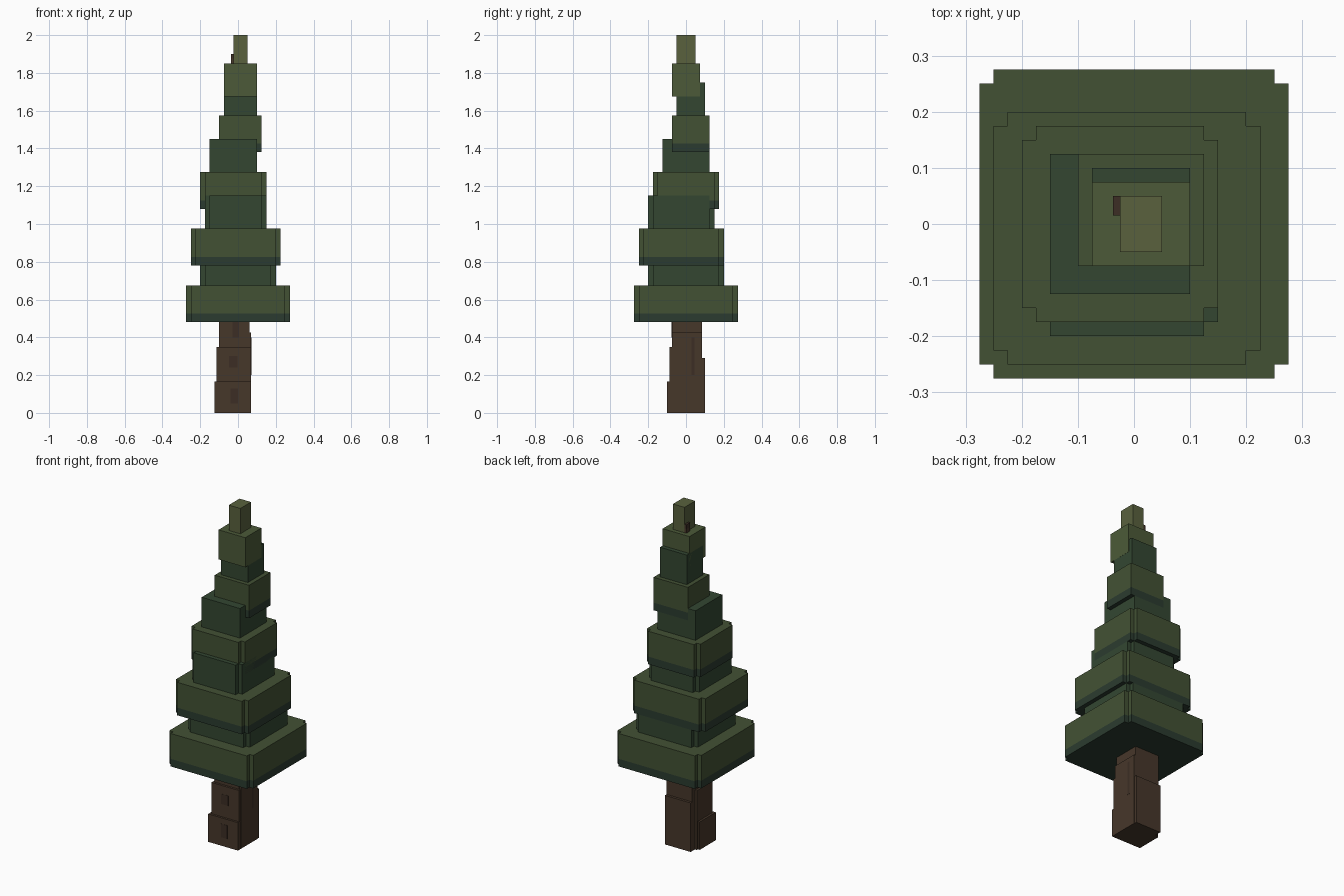
import bpy, bmesh

if "Cube" in bpy.data.objects:
    bpy.data.objects.remove(bpy.data.objects["Cube"])


def material(name, rgb):
    m = bpy.data.materials.new(name)
    m.diffuse_color = (*rgb, 1)
    m.use_nodes = True
    m.node_tree.nodes["Principled BSDF"].inputs["Base Color"].default_value = m.diffuse_color
    return m


LEAF = material("leaf", (0.055, 0.083, 0.034))
DARK = material("dark_leaf", (0.033, 0.062, 0.031))
SHADE = material("shaded_leaf", (0.024, 0.044, 0.029))
LIGHT = material("light_leaf", (0.072, 0.102, 0.04))
TIP = material("tip_leaf", (0.1, 0.12, 0.048))
BARK = material("bark", (0.062, 0.038, 0.023))
GROOVE = material("dark_bark", (0.045, 0.027, 0.018))


def block(name, x0, x1, y0, y1, levels, mats, notch=0.0):
    """Box with optional notched corners and one material per height band."""
    n = notch
    if n:
        outline = [(x0 + n, y0), (x1 - n, y0), (x1 - n, y0 + n), (x1, y0 + n),
                   (x1, y1 - n), (x1 - n, y1 - n), (x1 - n, y1), (x0 + n, y1),
                   (x0 + n, y1 - n), (x0, y1 - n), (x0, y0 + n), (x0 + n, y0 + n)]
    else:
        outline = [(x0, y0), (x1, y0), (x1, y1), (x0, y1)]
    bm = bmesh.new()
    rings = [[bm.verts.new((x, y, z)) for x, y in outline] for z in levels]
    bm.faces.new(rings[0][::-1]).material_index = 0
    bm.faces.new(rings[-1]).material_index = len(mats) - 1
    count = len(outline)
    for band, (low, high) in enumerate(zip(rings, rings[1:])):
        for i in range(count):
            j = (i + 1) % count
            f = bm.faces.new((low[i], low[j], high[j], high[i]))
            f.material_index = band
    mesh = bpy.data.meshes.new(name)
    bm.to_mesh(mesh)
    bm.free()
    for m in mats:
        mesh.materials.append(m)
    obj = bpy.data.objects.new(name, mesh)
    bpy.context.collection.objects.link(obj)
    return obj


# Foliage: wide tiers have a shaded lower band, dark tiers sit between them
two = [SHADE, LEAF]
tiers = [
    (-0.275, 0.275, -0.275, 0.275, (0.48, 0.525, 0.675), two, 0.025),
    (-0.2, 0.2, -0.2, 0.2, (0.675, 0.78), [DARK], 0.025),
    (-0.25, 0.225, -0.25, 0.2, (0.78, 0.825, 0.975), two, 0.025),
    (-0.175, 0.15, -0.2, 0.15, (0.975, 1.15), [DARK], 0.025),
    (-0.2, 0.15, -0.175, 0.175, (1.08, 1.125, 1.275), two, 0.025),
    (-0.15, 0.1, -0.125, 0.125, (1.275, 1.45), [DARK], 0),
    (-0.1, 0.125, -0.075, 0.125, (1.38, 1.425, 1.575), two, 0),
    (-0.075, 0.0995, -0.05, 0.1, (1.575, 1.75), [DARK], 0),
    (-0.075, 0.1, -0.075, 0.075, (1.675, 1.85), [LIGHT], 0),
    (-0.025, 0.05, -0.05, 0.05, (1.85, 2.0), [TIP], 0),
]
for i, t in enumerate(tiers):
    block(f"foliage_tier_{i + 1}", *t)

# Twig at the top
block("twig", -0.0375, -0.025, 0.015, 0.05, (1.85, 1.875, 1.9), [BARK, GROOVE])

# Trunk core with bark slabs stepping outward toward the ground
block("trunk", -0.1, 0.06, -0.075, 0.085, (0, 0.48), [BARK])
block("bark_right", 0.05, 0.07, -0.074, 0.084, (0, 0.425), [BARK])
block("bark_middle", -0.1125, 0.069, -0.0875, 0.06, (0, 0.35), [BARK])
block("bark_base", -0.125, 0.0695, -0.1, 0.05, (0, 0.165), [BARK])
block("bark_back", -0.1, 0.068, 0.05, 0.1, (0, 0.29), [BARK])

# Darker bark grooves and a knot
block("groove_front_low", -0.04, 0.0, -0.101, -0.09, (0.05, 0.13), [GROOVE])
block("groove_front_high", -0.03, 0.005, -0.076, -0.07, (0.4, 0.48), [GROOVE])
block("groove_right", 0.06, 0.071, 0.03, 0.045, (0.2, 0.4), [GROOVE])
block("knot", -0.048, -0.002, -0.0885, -0.08, (0.24, 0.3), [GROOVE])
